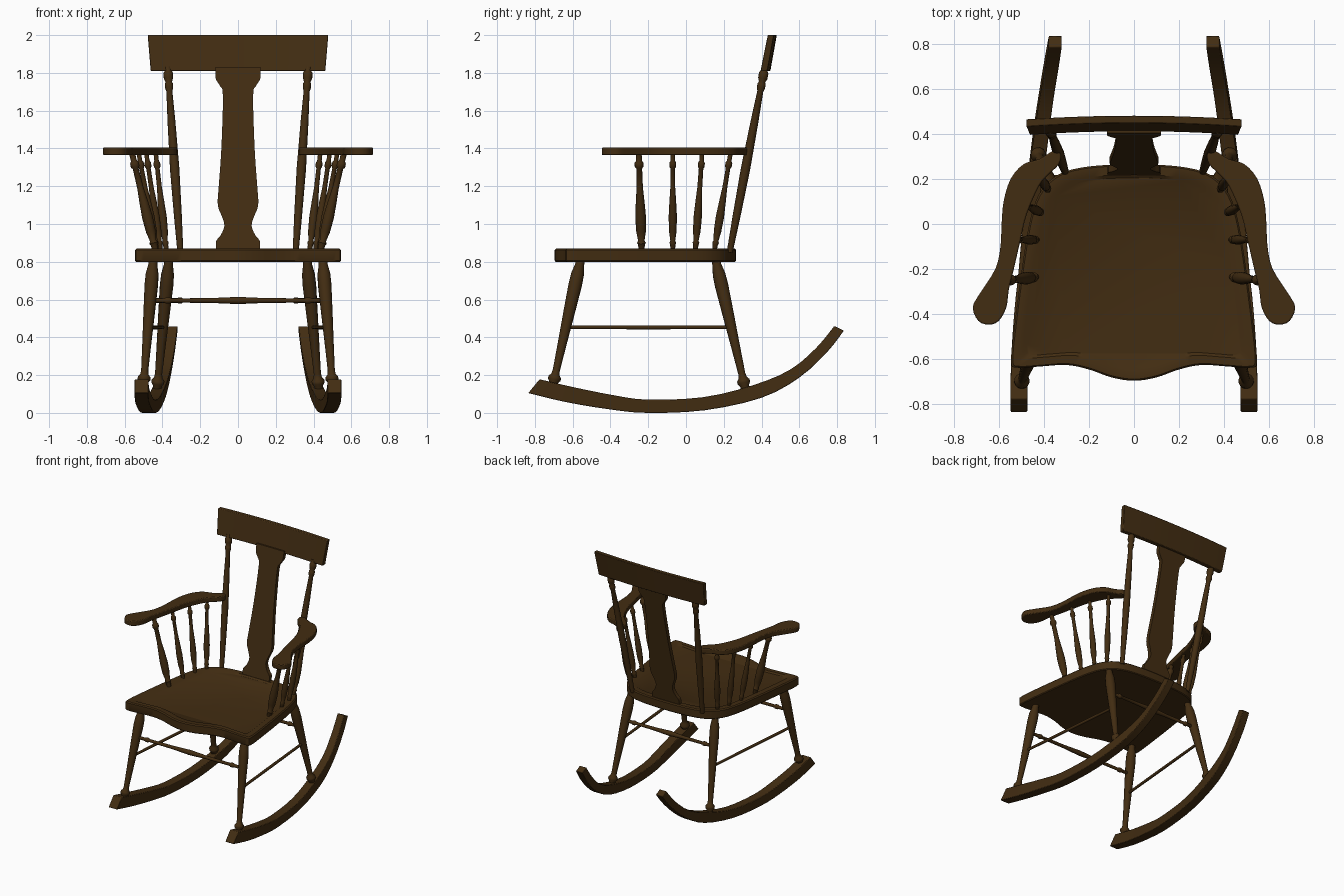
import bpy, bmesh, math
from mathutils import Vector

if "Cube" in bpy.data.objects:
    bpy.data.objects.remove(bpy.data.objects["Cube"], do_unlink=True)

wood = bpy.data.materials.new("dark walnut")
wood.use_nodes = True
COLOR = (0.055, 0.026, 0.006, 1)
wood.diffuse_color = COLOR
wood.node_tree.nodes["Principled BSDF"].inputs["Base Color"].default_value = COLOR


def smooth_path(points, steps=4, closed=False):
    """Catmull-Rom curve through points of any dimension."""
    n = len(points)
    pts = [Vector(p) for p in points]
    get = (lambda i: pts[i % n]) if closed else (lambda i: pts[min(max(i, 0), n - 1)])
    out = []
    for i in range(n if closed else n - 1):
        a, b, c, d = (get(i + k) for k in (-1, 0, 1, 2))
        for s in range(steps):
            t = s / steps
            out.append(0.5 * (2 * b + (c - a) * t + (2 * a - 5 * b + 4 * c - d) * t ** 2
                              + (3 * b - a - 3 * c + d) * t ** 3))
    if not closed:
        out.append(pts[-1])
    return out


def loft(name, rings, bevel=0.0, angle=35):
    """Skin a list of equal-length vertex rings and cap both ends."""
    bm = bmesh.new()
    loops = [[bm.verts.new(p) for p in ring] for ring in rings]
    n = len(loops[0])
    for lo, hi in zip(loops, loops[1:]):
        for i in range(n):
            j = (i + 1) % n
            bm.faces.new((lo[i], lo[j], hi[j], hi[i]))
    bm.faces.new(loops[0][::-1])
    bm.faces.new(loops[-1])
    bmesh.ops.recalc_face_normals(bm, faces=bm.faces)
    mesh = bpy.data.meshes.new(name)
    bm.to_mesh(mesh)
    bm.free()
    mesh.materials.append(wood)
    obj = bpy.data.objects.new(name, mesh)
    bpy.context.collection.objects.link(obj)
    bpy.ops.object.select_all(action='DESELECT')
    obj.select_set(True)
    bpy.context.view_layer.objects.active = obj
    bpy.ops.object.shade_smooth_by_angle(angle=math.radians(angle))
    if bevel:
        mod = obj.modifiers.new("soft_edges", 'BEVEL')
        mod.width = bevel
        mod.segments = 2
        mod.limit_method = 'ANGLE'
        mod.angle_limit = math.radians(50)
    return obj


def turned(name, start, end, profile, sides=14):
    """Lathe a (position, radius) profile along the line start-end."""
    a, b = Vector(start), Vector(end)
    rot = (b - a).to_track_quat('Z', 'Y')
    rings = []
    for t, r in profile:
        angles = [math.tau * k / sides for k in range(sides)]
        rings.append([a.lerp(b, t) + rot @ Vector((r * math.cos(w), r * math.sin(w), 0))
                      for w in angles])
    return loft(name, rings, angle=50)


def lean(z):
    """Depth of the reclined back at a height."""
    return 0.235 + (z - 0.87) * 0.19


# Turning profiles, foot to top
LEG = [(0, .026), (.06, .024), (.08, .034), (.1, .034), (.12, .022), (.15, .019),
       (.35, .024), (.6, .031), (.8, .036), (.88, .034), (.95, .024), (1, .022)]
POST = [(0, .016), (.05, .017), (.2, .021), (.45, .025), (.7, .021), (.87, .016),
        (.89, .022), (.91, .022), (.92, .017), (.94, .025), (.97, .025), (.98, .018), (1, .018)]
SPINDLE = [(0, .012), (.06, .014), (.08, .018), (.1, .013), (.2, .02), (.35, .022),
           (.5, .018), (.65, .013), (.85, .012), (.87, .018), (.91, .018), (.93, .012), (1, .012)]
CROSSBAR = [(0, .012), (.08, .012), (.09, .017), (.11, .017), (.12, .011), (.35, .013),
            (.5, .019), (.65, .013), (.88, .011), (.89, .017), (.91, .017), (.92, .012), (1, .012)]

# Saddle seat: rounded outline stacked in scaled rings, with a dished top
half = [(.1, -.68), (.2, -.645), (.3, -.625), (.42, -.632), (.52, -.637), (.545, -.61),
        (.53, -.45), (.49, -.15), (.455, .04), (.41, .15), (.33, .222), (.2, .255)]
outline = [(0, -.695)] + half + [(0, .265)] + [(-x, y) for x, y in reversed(half)]
edge = smooth_path(outline, 4, True)
seat_rings = [(.8, .99), (.806, 1), (.862, 1), (.87, .985), (.87, .9), (.86, .87)]
loft("seat", [[(p.x * s, (p.y + .2) * s - .2, z) for p in edge] for z, s in seat_rings])

# Vase-shaped back splat
splat = [(.86, .117), (.91, .115), (.94, .092), (.99, .072), (1.04, .085), (1.1, .107),
         (1.2, .102), (1.4, .088), (1.68, .08), (1.73, .095), (1.77, .118), (1.83, .12)]
loft("back_splat", [[(sx * w, lean(z) + dy, z)
                     for sx, dy in ((-1, -.015), (1, -.015), (1, .015), (-1, .015))]
                    for z, w in smooth_path(splat, 3)])

# Crest rail, bowed slightly backward in the middle
crest = []
for k in range(17):
    u = k / 8 - 1
    bow = .016 * (1 - u * u)
    crest.append([(u * w, lean(z) - .001 + bow + dy, z) for w, z, dy in
                  ((.462, 1.81, -.018), (.478, 2, -.016), (.478, 2, .016), (.462, 1.81, .018))])
loft("crest_rail", crest, bevel=.004)

# Rocker stations: bottom y z, top y z, x, half width
rocker = [(-.835, .105, -.775, .178, .51, .037), (-.64, .058, -.6, .137, .508, .037),
          (-.4, .018, -.38, .093, .493, .037), (-.2, 0, -.2, .07, .475, .036),
          (.1, .014, .09, .083, .449, .035), (.4, .08, .35, .145, .416, .033),
          (.6, .187, .55, .228, .388, .031), (.75, .325, .69, .345, .364, .03),
          (.835, .435, .785, .46, .349, .029)]

# Armrest outline for the +x side
arm = [(.715, -.37), (.685, -.31), (.615, -.2), (.592, -.1), (.587, 0), (.578, .1), (.547, .2),
       (.49, .265), (.42, .288), (.355, .325), (.325, .31), (.333, .265), (.378, .22),
       (.42, .17), (.475, .045), (.503, -.07), (.533, -.2), (.555, -.29), (.566, -.37),
       (.6, -.43), (.644, -.446), (.69, -.43)]

# Spindles: foot x y, top x y, thickness
spindles = [(.437, -.235, .56, -.25, 1.3), (.43, -.07, .525, -.07, 1),
            (.41, .05, .485, .085, 1), (.38, .15, .435, .235, 1)]

for side, s in (("right", -1), ("left", 1)):
    loft(f"{side}_rocker",
         [[(s * (x - w), yb, zb), (s * (x + w), yb, zb), (s * (x + w), yt, zt), (s * (x - w), yt, zt)]
          for yb, zb, yt, zt, x, w in smooth_path(rocker, 3)], bevel=.004)

    arm_edge = smooth_path(arm, 3, True)
    loft(f"{side}_armrest", [[(s * p.x, p.y, z) for p in arm_edge] for z in (1.365, 1.405)],
         bevel=.006)

    turned(f"{side}_front_leg", (s * .502, -.71, .12), (s * .448, -.555, .82), LEG)
    turned(f"{side}_rear_leg", (s * .43, .32, .1), (s * .365, .155, .82), LEG)
    turned(f"{side}_side_stretcher", (s * .476, -.635, .453), (s * .398, .238, .453),
           [(0, .01), (.5, .011), (1, .01)], 10)
    turned(f"{side}_back_post", (s * .305, lean(.85), .85), (s * .372, lean(1.83), 1.83), POST)

    for i, (x0, y0, x1, y1, k) in enumerate(spindles, 1):
        turned(f"{side}_arm_spindle_{i}", (s * x0, y0, .86), (s * x1, y1, 1.37),
               [(t, r * k) for t, r in SPINDLE])

# Cross stretchers between the leg pairs
for name, x, y in (("front", .464, -.603), ("rear", .384, .206)):
    turned(f"{name}_cross_stretcher", (-x, y, .595), (x, y, .595), CROSSBAR, 12)
